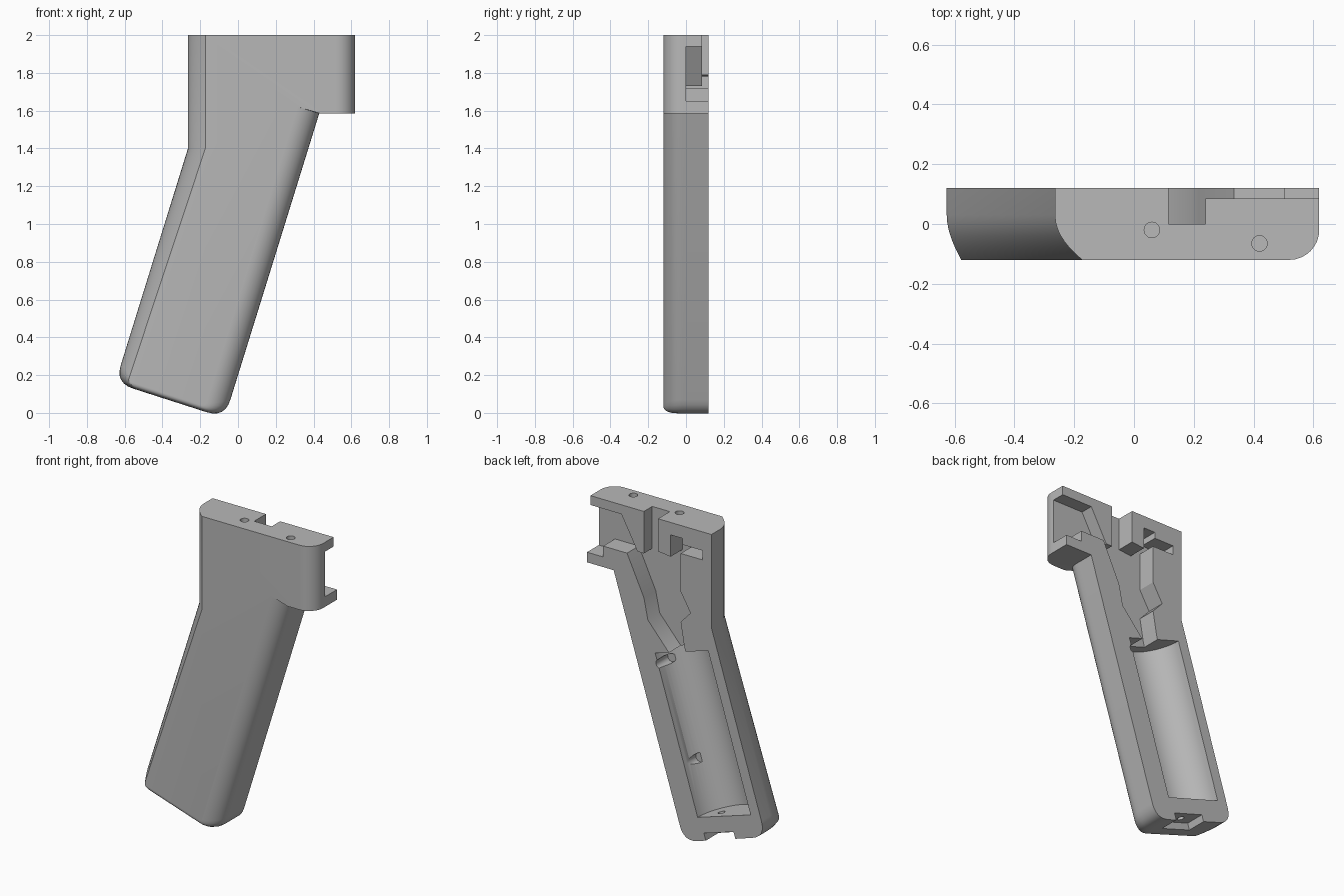
import bpy, bmesh, math
from mathutils import Vector

cube = bpy.data.objects.get("Cube")
if cube:
    bpy.data.objects.remove(cube, do_unlink=True)

grey = bpy.data.materials.new("grey_plastic")
grey.use_nodes = True
colour = (0.48, 0.48, 0.48, 1)
grey.diffuse_color = colour
grey.node_tree.nodes["Principled BSDF"].inputs["Base Color"].default_value = colour

TILT = math.radians(17.2)
U = Vector((math.cos(TILT), -math.sin(TILT)))   # across the handle
W = Vector((math.sin(TILT), math.cos(TILT)))    # up the handle
BACK, FRONT = 0.12, -0.12


def loft(name, rings):
    """Closed solid through rings of equal point count, with flat end caps."""
    bm = bmesh.new()
    loops = [[bm.verts.new(p) for p in ring] for ring in rings]
    for a, b in zip(loops, loops[1:]):
        for i in range(len(a)):
            j = (i + 1) % len(a)
            bm.faces.new((a[i], a[j], b[j], b[i]))
    bm.faces.new(loops[0])
    bm.faces.new(loops[-1])
    bmesh.ops.recalc_face_normals(bm, faces=bm.faces)
    mesh = bpy.data.meshes.new(name)
    bm.to_mesh(mesh)
    bm.free()
    obj = bpy.data.objects.new(name, mesh)
    bpy.context.collection.objects.link(obj)
    mesh.materials.append(grey)
    return obj


def prism(points, y0, y1):
    return loft("cutter", [[(x, y, z) for x, z in points] for y in (y0, y1)])


def rod(centre, radius, length, rotation, sides=24):
    bpy.ops.mesh.primitive_cylinder_add(vertices=sides, radius=radius, depth=length,
                                        location=centre, rotation=rotation)
    obj = bpy.context.object
    obj.data.materials.append(grey)
    return obj


def cut(target, cutter):
    cutter.hide_render = True
    mod = target.modifiers.new("cut", "BOOLEAN")
    mod.operation, mod.solver, mod.object = "DIFFERENCE", "EXACT", cutter
    bpy.context.view_layer.objects.active = target
    bpy.ops.object.modifier_apply(modifier=mod.name)
    bpy.data.objects.remove(cutter, do_unlink=True)


def corner(p, a, b, r, steps=6):
    """Rounded corner at p between directions a and b."""
    out = []
    for i in range(steps + 1):
        t = i / steps
        out.append(p + a * r * (1 - t) ** 2 + b * r * t ** 2)
    return out


def outline(y):
    """Side outline of the shell at depth y, drawn in toward the front."""
    s = max(0, min(1, (0.03 - y) / 0.15))
    left = s * s
    q = max(0, min(1, (-0.02 - y) / 0.1))
    right = 1 - math.sqrt(1 - q * q)
    foot = W * 0.025 * right ** 2
    radius = 0.1 * (1 - 0.8 * right)
    edge = -0.265 + 0.092 * left
    pts = [Vector((edge, 2)), Vector((edge, 1.4))]
    pts += corner(Vector((-0.65, 0.158)) + U * 0.062 * left + foot, W, U, radius)
    pts += corner(Vector((-0.07, -0.026)) - U * 0.12 * right + foot, -U, W, radius)
    pts.append(Vector((0.43, 1.585)) - U * 0.12 * right)
    side = 0.62 - 0.1 * right
    pts += [Vector((0.435, 1.585)), Vector((side, 1.585)), Vector((side, 2))]
    return [(p.x, y, p.y) for p in pts]


# Outer shell with rounded front edges
depths = [BACK, 0.03, 0.005]
depths += [-0.02 - 0.1 * math.sin(math.pi / 2 * i / 8) for i in range(9)]
shell = loft("grip_half_shell", [outline(y) for y in depths])

# Trigger pocket, switch pocket, top slot and wire channel
channel = [
    (0.335, 1.72), (0.215, 1.465), (0.187, 1.33), (0.046, 1.17), (-0.02, 1.12),
    (-0.09, 1.15), (-0.07, 1.24), (-0.046, 1.38), (-0.116, 1.455), (-0.046, 1.575),
    (-0.046, 1.82), (-0.2, 1.82), (-0.2, 1.88), (-0.06, 1.88), (-0.06, 1.92),
    (0.025, 1.92), (0.025, 1.78), (0.115, 1.79), (0.115, 2.1), (0.24, 2.1),
    (0.24, 1.73), (0.285, 1.73), (0.4, 1.94), (0.7, 1.94), (0.7, 1.65),
    (0.505, 1.65), (0.505, 1.72)]
cut(shell, prism(channel, 0, 0.2))

# Lowered rear of the top lip and trigger boss
cut(shell, prism([(0.235, 1.725), (0.7, 1.725), (0.7, 2.1), (0.235, 2.1)], 0.085, 0.2))

# Battery bay
cut(shell, rod((-0.204, BACK, 0.702), 0.197, 1.02, (0, TILT, 0), 48))

# Screw pockets beside the battery bay
for x, z in ((-0.1, 0.48), (0.1, 1.07)):
    cut(shell, rod((x, 0.1, z), 0.03, 0.2, (math.pi / 2, 0, 0)))

# Screw holes in the top
for x, y in ((0.06, -0.02), (0.42, -0.065)):
    cut(shell, rod((x, y, 1.98), 0.026, 0.2, (0, 0, 0)))

# Recess under the foot and its cable hole
mid = Vector((-0.33, 0.056))
recess = [mid + U * a + W * b for a, b in
          ((-0.11, -0.1), (0.11, -0.1), (0.11, 0.045), (-0.11, 0.045))]
cut(shell, prism(recess, -0.01, 0.2))
hole = mid + W * 0.1
cut(shell, rod((hole.x, 0.05, hole.y), 0.022, 0.2, (0, TILT, 0)))

# Smooth rounded areas, keep hard edges
bpy.ops.object.select_all(action="DESELECT")
shell.select_set(True)
bpy.context.view_layer.objects.active = shell
bpy.ops.object.shade_smooth_by_angle(angle=math.radians(30))
